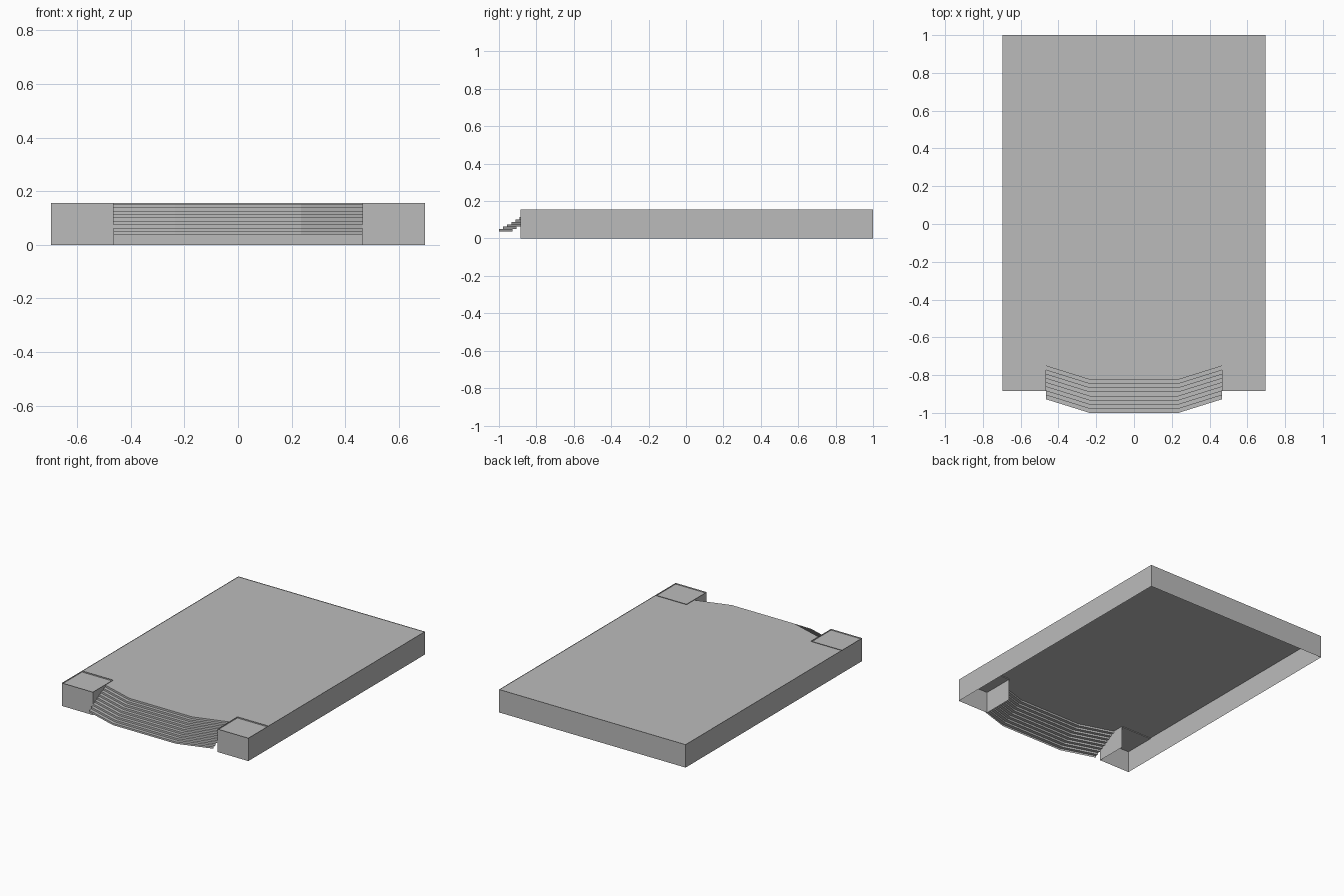
import bpy
import bmesh

cube = bpy.data.objects.get("Cube")
if cube:
    bpy.data.objects.remove(cube, do_unlink=True)

grey = bpy.data.materials.new("stone grey")
grey.use_nodes = True
grey.diffuse_color = (0.5, 0.5, 0.5, 1)
grey.node_tree.nodes["Principled BSDF"].inputs["Base Color"].default_value = (0.5, 0.5, 0.5, 1)

HALF_W, FRONT, BACK, TOP = 0.697, -0.885, 1.0, 0.155
PIER_X, PIER_BACK = 0.465, -0.67
DECK = 0.152


def make_object(name, bm):
    mesh = bpy.data.meshes.new(name)
    bm.to_mesh(mesh)
    bm.free()
    mesh.materials.append(grey)
    obj = bpy.data.objects.new(name, mesh)
    bpy.context.collection.objects.link(obj)
    return obj


def strip(bm, path_a, path_b):
    """Quads between two matching rows of points."""
    rows = [[bm.verts.new(p) for p in path] for path in (path_a, path_b)]
    for i in range(len(path_a) - 1):
        bm.faces.new((rows[0][i], rows[0][i + 1], rows[1][i + 1], rows[1][i]))


def at(points, z):
    return [(x, y, z) for x, y in points]


# Outer walls, open underneath, turning in at the front to flank the stairs
wall_line = [(PIER_X, PIER_BACK), (PIER_X, FRONT), (HALF_W, FRONT), (HALF_W, BACK)]
wall_line += [(-x, y) for x, y in reversed(wall_line)]
bm = bmesh.new()
strip(bm, at(wall_line, 0), at(wall_line, TOP))
make_object("outer_walls", bm)

# Stair plan: straight middle with both ends angled back
plan = [(-PIER_X, 0.072), (-0.235, 0), (0.235, 0), (PIER_X, 0.072)]
STEPS, BASE, TREAD = 9, 0.038, 0.022
RISE = (DECK - BASE) / STEPS


def stair_row(step, z):
    return [(x, -1 + y + TREAD * step, z) for x, y in plan]


# Stairs as a folded sheet of risers and treads
bm = bmesh.new()
for i in range(STEPS):
    low, high = BASE + RISE * i, BASE + RISE * (i + 1)
    strip(bm, stair_row(i, low), stair_row(i, high))
    if i < STEPS - 1:
        strip(bm, stair_row(i, high), stair_row(i + 1, high))
bmesh.ops.remove_doubles(bm, verts=bm.verts, dist=0.0001)
make_object("stairs", bm)

# Deck, meeting the top step and stopping behind the piers
edge = [(x, y) for x, y, z in stair_row(STEPS - 1, DECK)]
outline = edge + [(PIER_X, PIER_BACK), (HALF_W, PIER_BACK), (HALF_W, BACK),
                  (-HALF_W, BACK), (-HALF_W, PIER_BACK), (-PIER_X, PIER_BACK)]
bm = bmesh.new()
bm.faces.new([bm.verts.new(p) for p in at(outline, DECK)])
make_object("deck", bm)

# Pier tops: a narrow rim around a sunken panel
for name, side in (("left_pier_top", 1), ("right_pier_top", -1)):
    xs = sorted((side * PIER_X, side * HALF_W))
    corners = [(xs[0], FRONT), (xs[1], FRONT), (xs[1], PIER_BACK), (xs[0], PIER_BACK)]
    bm = bmesh.new()
    top = bm.faces.new([bm.verts.new(p) for p in at(corners, TOP)])
    bmesh.ops.inset_region(bm, faces=[top], thickness=0.02)
    panel = bmesh.ops.extrude_discrete_faces(bm, faces=[top])["faces"][0]
    bmesh.ops.translate(bm, verts=panel.verts, vec=(0, 0, -0.008))
    make_object(name, bm)
